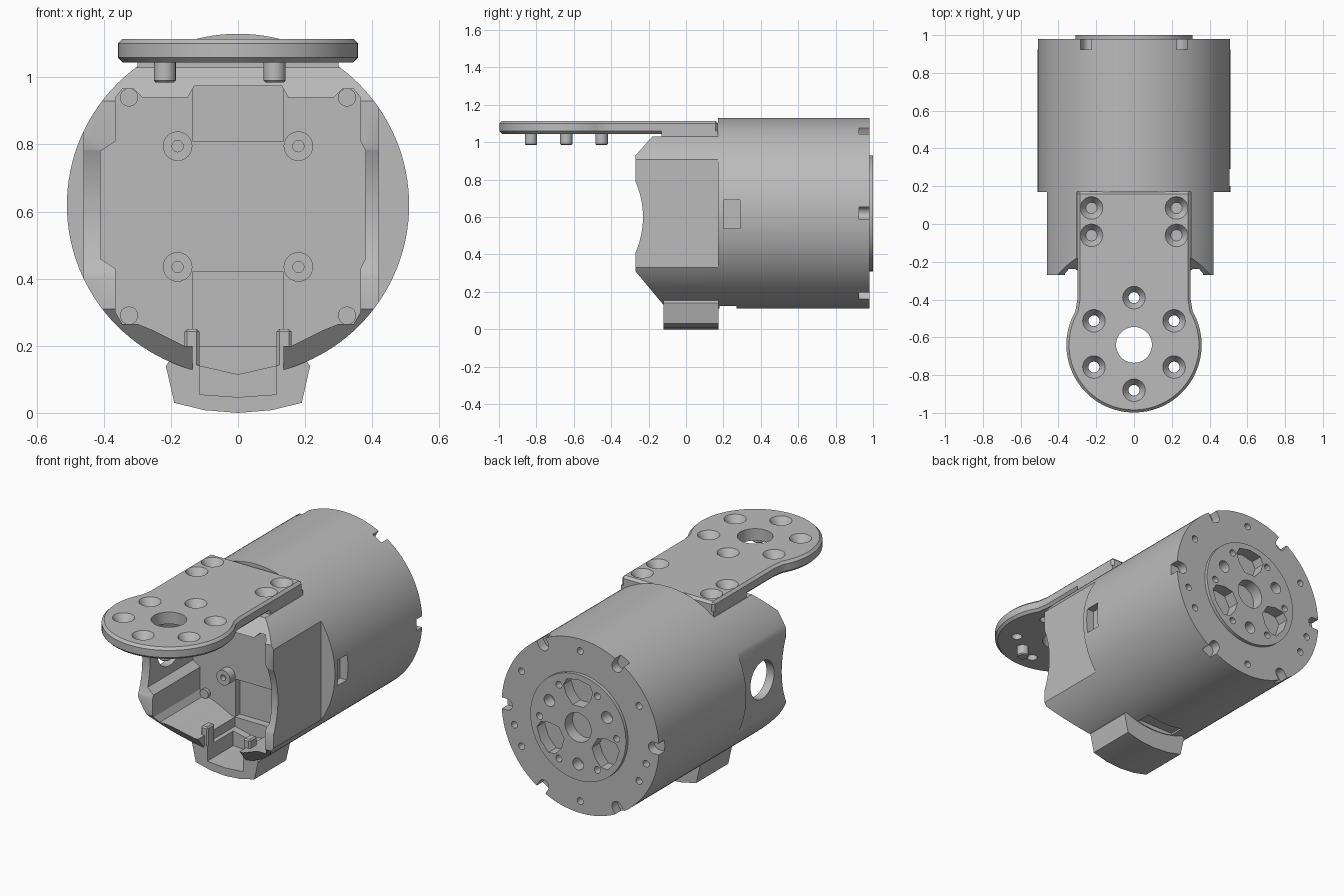
import bpy, bmesh
from math import pi, sin, cos, radians
from mathutils import Vector

default = bpy.data.objects.get("Cube")
if default:
    bpy.data.objects.remove(default, do_unlink=True)

grey = bpy.data.materials.new("machined grey")
grey.use_nodes = True
TONE = (0.5, 0.5, 0.5, 1)
grey.diffuse_color = TONE
grey.node_tree.nodes["Principled BSDF"].inputs["Base Color"].default_value = TONE

CZ = 0.62          # height of the barrel axis
R = 0.51           # barrel radius


def circle(u, v, r, n=24):
    return [(u + r * cos(2 * pi * i / n), v + r * sin(2 * pi * i / n)) for i in range(n)]


def arc(u, v, r, a0, a1, n):
    angles = [radians(a0 + (a1 - a0) * i / n) for i in range(n + 1)]
    return [(u + r * cos(a), v + r * sin(a)) for a in angles]


def rect(u0, u1, v0, v1):
    return [(u0, v0), (u1, v0), (u1, v1), (u0, v1)]


def polar(r, deg, u=0, v=CZ):
    return u + r * cos(radians(deg)), v + r * sin(radians(deg))


def turn(points, deg, u=0, v=CZ):
    c, s = cos(radians(deg)), sin(radians(deg))
    return [(u + c * a - s * b, v + s * a + c * b) for a, b in points]


def add_prism(bm, pts, axis, a, b, taper=1):
    """Extrude a 2D outline along an axis from a to b, optionally tapering."""
    place = {"x": lambda u, v, w: Vector((w, u, v)),
             "y": lambda u, v, w: Vector((u, w, v)),
             "z": lambda u, v, w: Vector((u, v, w))}[axis]
    mu = sum(p[0] for p in pts) / len(pts)
    mv = sum(p[1] for p in pts) / len(pts)
    low = [bm.verts.new(place(u, v, a)) for u, v in pts]
    top = [bm.verts.new(place(mu + (u - mu) * taper, mv + (v - mv) * taper, b)) for u, v in pts]
    faces = [bm.faces.new(low), bm.faces.new(top[::-1])]
    for i in range(len(pts)):
        j = (i + 1) % len(pts)
        faces.append(bm.faces.new((low[i], top[i], top[j], low[j])))
    bmesh.ops.recalc_face_normals(bm, faces=faces)


def build(name, *prisms):
    bm = bmesh.new()
    for p in prisms:
        add_prism(bm, *p)
    mesh = bpy.data.meshes.new(name)
    bm.to_mesh(mesh)
    bm.free()
    obj = bpy.data.objects.new(name, mesh)
    bpy.context.collection.objects.link(obj)
    return obj


def part(name, solids, cuts=(), bevel=0):
    """Make a part, bevel it, subtract the cutters and shade it."""
    obj = build(name, *solids)
    obj.data.materials.append(grey)
    bpy.context.view_layer.objects.active = obj
    bpy.ops.object.select_all(action="DESELECT")
    obj.select_set(True)
    if bevel:
        mod = obj.modifiers.new("edge", "BEVEL")
        mod.width, mod.segments = bevel, 1
        mod.limit_method, mod.angle_limit = "ANGLE", radians(50)
        bpy.ops.object.modifier_apply(modifier=mod.name)
    if cuts:
        cutter = build(name + "_cutter", *cuts)
        cutter.hide_render = True
        mod = obj.modifiers.new("cut", "BOOLEAN")
        mod.operation, mod.solver, mod.object = "DIFFERENCE", "EXACT", cutter
        mod.use_self = True
        bpy.ops.object.modifier_apply(modifier=mod.name)
        bpy.data.objects.remove(cutter, do_unlink=True)
    bpy.ops.object.shade_smooth_by_angle(angle=radians(28))
    return obj


# Barrel: rim notches, bolt holes, side pocket and shallow front recesses
notch = arc(0.475, 0, 0.033, 90, 270, 8) + [(0.55, -0.033), (0.55, 0.033)]
barrel_cuts = [(turn(notch, 60 * k), "y", 0.925, 1.1) for k in range(6)]
barrel_cuts += [(circle(*polar(0.44, a), 0.02, 12), "y", 0.92, 1.1)
                for a in [30 + 60 * k for k in range(6)] + [-14, 194]]
barrel_cuts += [(circle(0, CZ, 0.3, 64), "y", 0.93, 1.1),
                (rect(0.2, 0.29, 0.54, 0.69), "x", 0.46, 0.6),
                (rect(-0.12, 0.12, 0.05, 0.135), "y", 0.18, 0.27)]
for z0, z1 in ((0.81, 0.975), (0.2, 0.42)):
    barrel_cuts.append((rect(-0.135, 0.135, z0, z1), "y", 0.1, 0.21))
part("barrel", [(circle(0, CZ, R, 128), "y", 0.17, 0.98)], barrel_cuts)

# Output flange: bore, three rounded windows and two rings of holes
lobe = [(0.125, 0.035), (0.125, -0.035), (0.17, -0.075), (0.225, -0.095),
        (0.265, -0.075), (0.28, 0), (0.265, 0.075), (0.225, 0.095), (0.17, 0.075)]
flange_cuts = [(circle(0, CZ, 0.085, 32), "y", 0.85, 1.1)]
for k in range(3):
    flange_cuts.append((turn(lobe, 90 + 120 * k), "y", 0.88, 1.1))
    flange_cuts.append((circle(*polar(0.215, 30 + 120 * k), 0.035, 16), "y", 0.9, 1.1))
flange_cuts += [(circle(*polar(0.25, 60 * k), 0.02, 12), "y", 0.92, 1.1) for k in range(6)]
part("output_flange", [(circle(0, CZ, 0.31, 96), "y", 0.82, 1.0)], flange_cuts)

# Front housing: barrel section trimmed by flats and chamfers, then hollowed
half = [(0.38, 0.46), (0.38, 0.78), (0.365, 0.81), (0.365, 0.94), (0.345, 0.965),
        (0.31, 0.965), (0.285, 0.94), (0.15, 0.94), (0.13, 0.975)]
lower = [(0.135, 0.2), (0.16, 0.2), (0.25, 0.245), (0.3, 0.265), (0.345, 0.265),
         (0.365, 0.3), (0.365, 0.43)]
right = lower + half
left = [(-0.41 if u == 0.38 else -u, v) for u, v in reversed(right)]
housing_cuts = [
    (right + left, "y", -0.5, 0.3),
    (rect(-0.135, 0.135, 0.05, 0.3), "y", -0.5, 0.165),
    (rect(-0.8, -0.46, 0, 1.3), "y", -0.5, 0.3),
    (rect(0.42, 0.8, 0, 1.3), "y", -0.5, 0.3),
    (rect(-0.7, 0.7, 1.03, 1.3), "y", -0.5, 0.3),
    ([(-0.27, 0.93), (-0.18, 1.03), (-0.1, 1.2), (-0.4, 1.2), (-0.4, 0.93)], "x", -0.7, 0.7),
    ([(-0.27, 0.31), (-0.12, 0.13), (-0.1, 0), (-0.4, 0), (-0.4, 0.31)], "x", -0.7, 0.7),
    (circle(-0.70, 0.6, 0.47, 96), "x", -0.7, 0.7),
    (circle(-0.05, CZ, 0.11, 40), "x", -0.7, -0.38)]
part("front_housing", [(circle(0, CZ, R, 128), "y", -0.27, 0.18)], housing_cuts)

# Standoffs and dowels on the inner floor
for x in (-0.18, 0.18):
    for z in (0.435, 0.795):
        part("standoff", [(circle(x, z, 0.044), "y", 0.12, 0.18)],
             [(circle(x, z, 0.017, 12), "y", 0.05, 0.15)])
for x in (-0.325, 0.325):
    for z in (0.29, 0.94):
        part("dowel", [(circle(x, z, 0.027, 20), "y", 0.15, 0.18)])

# Foot under the housing, hollow from the front, with two guide posts
foot = [(0.2, 0.16), (0.215, 0.14), (0.19, 0.03), (0.1, 0.008), (0, 0),
        (-0.1, 0.008), (-0.19, 0.03), (-0.215, 0.14), (-0.2, 0.16), (0, 0.115)]
hollow = [(-0.115, 0.055), (0, 0.047), (0.115, 0.055), (0.115, 0.25), (-0.115, 0.25)]
part("foot", [(foot, "y", -0.12, 0.175)], [(hollow, "y", -0.3, 0.12)])
for s in (-1, 1):
    part("guide_post", [(rect(s * 0.1375 - 0.0225, s * 0.1375 + 0.0225, 0.1, 0.25),
                         "y", -0.118, -0.05)], bevel=0.008)

# Mounting arm: neck and round head with countersunk holes
HEAD_Y = -0.64
outline = [(0.3, 0.172), (0.3, -0.40)] + arc(0, HEAD_Y, 0.358, 30, -210, 60) + [(-0.3, -0.40), (-0.3, 0.172)]
arm_cuts = [(circle(0, HEAD_Y, 0.095, 40), "z", 0.9, 1.3)]
bolts = [polar(0.245, 30 + 60 * k, 0, HEAD_Y + 0.005) for k in range(6)]
seats = [(x, y) for x in (-0.225, 0.225) for y in (0.085, -0.06)]
for x, y in bolts + seats:
    arm_cuts.append((circle(x, y, 0.06), "z", 1.1152, 1.07, 0.5))
for x, y in bolts:
    arm_cuts.append((circle(x, y, 0.029), "z", 0.9, 1.2))
part("mounting_arm", [(outline, "z", 1.045, 1.115)], arm_cuts, bevel=0.014)
part("arm_riser", [(rect(-0.3, 0.3, -0.13, 0.172), "z", 1.02, 1.06)])

# Three locating pins below the arm head
for k in range(3):
    part("locating_pin", [(circle(*polar(0.218, 60 + 120 * k, 0, HEAD_Y), 0.033, 20),
                           "z", 0.985, 1.06)], bevel=0.006)
